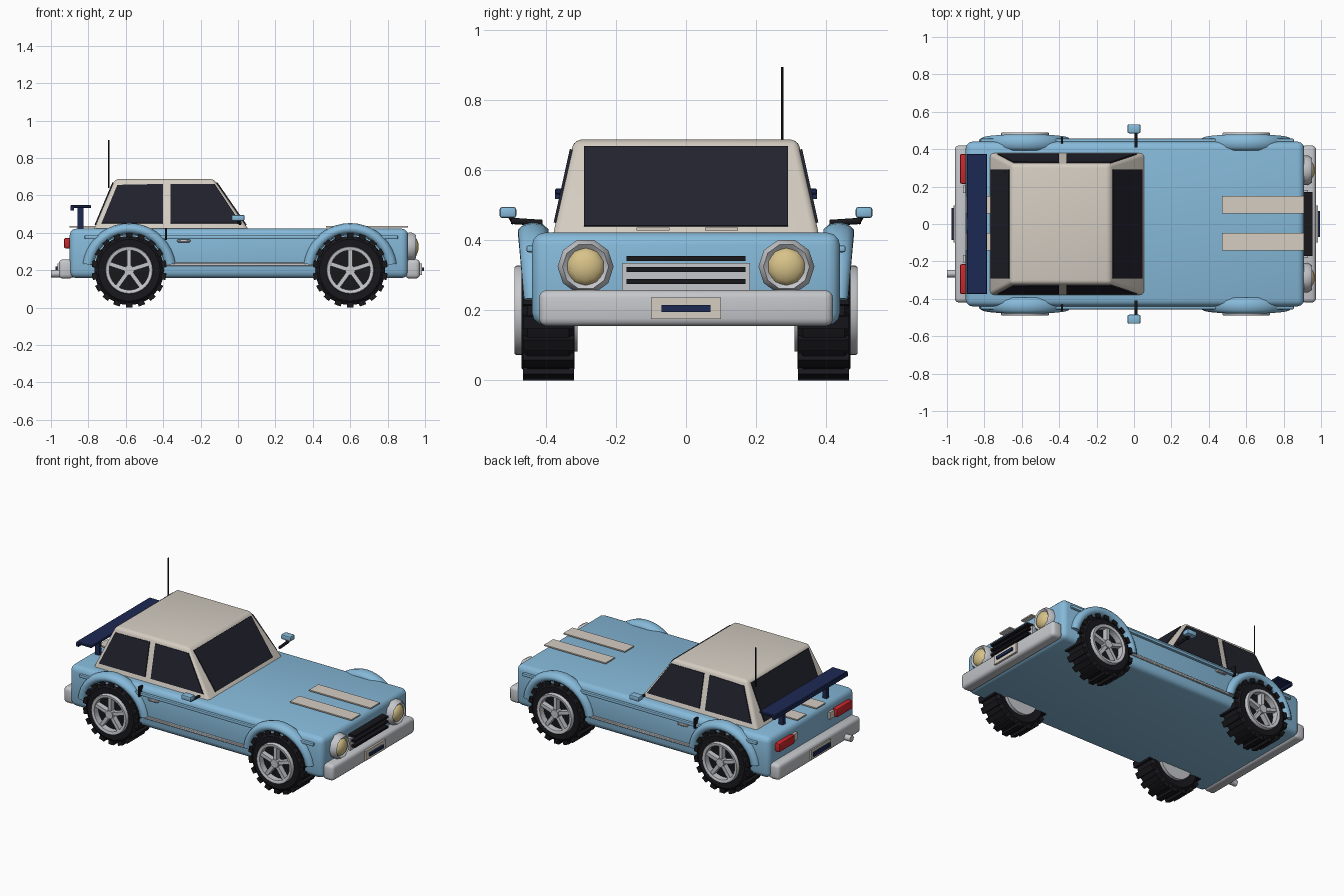
import bpy, bmesh, math
from mathutils import Vector, Matrix

if "Cube" in bpy.data.objects:
    bpy.data.objects.remove(bpy.data.objects["Cube"])

def mat(name, c):
    m = bpy.data.materials.new(name)
    m.diffuse_color = (*c, 1)
    m.use_nodes = True
    m.node_tree.nodes["Principled BSDF"].inputs["Base Color"].default_value = m.diffuse_color
    return m

BLUE = mat("light_blue", (0.24, 0.49, 0.70))
CREAM = mat("cream", (0.66, 0.61, 0.54))
GLASS = mat("dark_glass", (0.016, 0.016, 0.027))
BLACK = mat("black_rubber", (0.009, 0.009, 0.012))
NAVY = mat("navy", (0.012, 0.022, 0.085))
SILVER = mat("silver", (0.56, 0.57, 0.60))
RED = mat("red", (0.58, 0.02, 0.025))
AMBER = mat("pale_gold", (0.68, 0.54, 0.25))

def finish(name, bm, m, angle=40):
    bmesh.ops.recalc_face_normals(bm, faces=bm.faces)
    me = bpy.data.meshes.new(name)
    bm.to_mesh(me)
    bm.free()
    me.materials.append(m)
    for p in me.polygons:
        p.use_smooth = True
    me.set_sharp_from_angle(angle=math.radians(angle))
    ob = bpy.data.objects.new(name, me)
    bpy.context.collection.objects.link(ob)
    return ob

def bevel(bm, edges, w, seg):
    bmesh.ops.bevel(bm, geom=list(edges), offset=w, segments=seg, profile=0.5,
                    affect='EDGES', clamp_overlap=True)

def box(name, x, y, z, m, bev=0, seg=2):
    bm = bmesh.new()
    bmesh.ops.create_cube(bm, size=1)
    for v in bm.verts:
        v.co = [a[0] + (c + 0.5) * (a[1] - a[0]) for a, c in zip((x, y, z), v.co)]
    if bev:
        bevel(bm, bm.edges, bev, seg)
    return finish(name, bm, m)

def both(y, s):
    return tuple(sorted((y[0] * s, y[1] * s)))

def rod(name, a, b, r, m, n=10):
    a, b = Vector(a), Vector(b)
    bm = bmesh.new()
    rot = (b - a).to_track_quat('Z', 'Y').to_matrix().to_4x4()
    bmesh.ops.create_cone(bm, cap_ends=True, segments=n, radius1=r, radius2=r, depth=(b - a).length,
                          matrix=Matrix.Translation((a + b) / 2) @ rot)
    return finish(name, bm, m)

def plate(name, pts, out, m):
    # thin slab lying on a sloped face
    pts = [Vector(p) for p in pts]
    n = (pts[1] - pts[0]).cross(pts[2] - pts[0]).normalized()
    if n.dot(Vector(out)) < 0:
        n = -n
    bm = bmesh.new()
    lo = [bm.verts.new(p - n * 0.003) for p in pts]
    hi = [bm.verts.new(p + n * 0.006) for p in pts]
    bm.faces.new(lo)
    bm.faces.new(hi)
    for i in range(4):
        j = (i + 1) % 4
        bm.faces.new((lo[i], lo[j], hi[j], hi[i]))
    return finish(name, bm, m)

def lathe(name, prof, centre, axis, m, n=32):
    # closed (radius, offset) profile spun about the x or y axis
    bm = bmesh.new()
    rings = []
    for i in range(n):
        a = 2 * math.pi * i / n
        c, s = math.cos(a), math.sin(a)
        rings.append([bm.verts.new(Vector(centre) + Vector((r * c, o, r * s) if axis == 'y' else (o, r * c, r * s)))
                      for r, o in prof])
    for i in range(n):
        A, B = rings[i], rings[(i + 1) % n]
        for k in range(len(prof)):
            l = (k + 1) % len(prof)
            bm.faces.new((A[k], A[l], B[l], B[k]))
    return finish(name, bm, m)

# lower body
body = box("body", (-0.90, 0.91), (-0.44, 0.44), (0.158, 0.422), BLUE, 0.035, 3)

# cabin with sloped sides
fx = lambda z: 0.055 - 0.69 * (z - 0.42)
rx = lambda z: -0.77 + 0.42 * (z - 0.42)
sy = lambda z: 0.379 - 0.22 * (z - 0.42)
bm = bmesh.new()
rows = [[bm.verts.new((x, y, z)) for x, y in ((rx(z), -sy(z)), (fx(z), -sy(z)), (fx(z), sy(z)), (rx(z), sy(z)))]
        for z in (0.40, 0.688)]
bm.faces.new(rows[0])
bm.faces.new(rows[1])
for i in range(4):
    j = (i + 1) % 4
    bm.faces.new((rows[0][i], rows[0][j], rows[1][j], rows[1][i]))
bevel(bm, [e for e in bm.edges if max(v.co.z for v in e.verts) > 0.6], 0.02, 3)
finish("cabin", bm, CREAM)

# windows
zl, zh = 0.44, 0.667
for nm, f, o in (("windscreen", fx, 1), ("rear_window", rx, -1)):
    plate(nm, [(f(zl), -0.292, zl), (f(zl), 0.292, zl), (f(zh), 0.292, zh), (f(zh), -0.292, zh)], (o, 0, 0), GLASS)
for s in (-1, 1):
    for nm, q in (("rear_side_window", ((-0.73, 0.45), (-0.40, 0.45), (-0.40, 0.66), (-0.645, 0.655))),
                  ("front_side_window", ((-0.36, 0.45), (0.015, 0.45), (-0.125, 0.66), (-0.36, 0.66)))):
        plate(nm, [(x, s * sy(z), z) for x, z in q], (0, s, 0), GLASS)

# bonnet and boot stripes
for y in (-0.094, 0.102):
    box("bonnet_stripe", (0.47, 0.91), (y - 0.047, y + 0.047), (0.429, 0.437), CREAM)
    box("boot_stripe", (-0.90, -0.72), (y - 0.047, y + 0.047), (0.429, 0.437), CREAM)

# bumpers and plates
box("front_bumper", (0.895, 0.973), (-0.42, 0.42), (0.155, 0.258), SILVER, 0.022, 3)
box("rear_bumper", (-0.958, -0.88), (-0.42, 0.42), (0.155, 0.258), SILVER, 0.022, 3)
box("front_plate", (0.96, 0.985), (-0.10, 0.10), (0.175, 0.237), CREAM)
box("front_plate_panel", (0.98, 0.995), (-0.07, 0.07), (0.196, 0.215), NAVY)
box("rear_plate", (-0.966, -0.95), (-0.10, 0.10), (0.175, 0.237), CREAM)
box("rear_plate_panel", (-0.975, -0.96), (-0.085, 0.085), (0.192, 0.219), NAVY)

# grille
box("grille", (0.89, 0.93), (-0.183, 0.183), (0.25, 0.336), SILVER)
for z, w in ((0.283, 0.17), (0.317, 0.17), (0.348, 0.17)):
    box("grille_bar", (0.90, 0.955), (-w, w), (z - 0.007, z + 0.007), BLACK)

# exhaust and antenna
rod("exhaust", (-1.0, -0.265, 0.182), (-0.85, -0.265, 0.182), 0.02, SILVER, 12)
rod("antenna", (-0.69, 0.275, 0.64), (-0.69, 0.275, 0.895), 0.004, BLACK, 8)

# spoiler
box("spoiler_wing", (-0.895, -0.785), (-0.375, 0.375), (0.532, 0.548), NAVY, 0.004, 1)
box("spoiler_lip", (-0.895, -0.877), (-0.375, 0.375), (0.518, 0.54), NAVY)

for s in (-1, 1):
    box("spoiler_post", (-0.857, -0.827), both((0.21, 0.235), s), (0.41, 0.54), NAVY)
    # lamps
    lathe("headlight_ring", [(0.05, 0.89), (0.078, 0.89), (0.08, 0.93), (0.066, 0.952), (0.052, 0.94)],
          (0, s * 0.287, 0.325), 'x', SILVER, 10)
    bm = bmesh.new()
    bmesh.ops.create_uvsphere(bm, u_segments=10, v_segments=8, radius=0.057)
    for v in bm.verts:
        v.co = (0.932 + v.co.z * 0.6, s * 0.287 + v.co.x, 0.325 + v.co.y)
    finish("headlight_lens", bm, AMBER)
    box("tail_light", (-0.93, -0.89), both((0.215, 0.375), s), (0.317, 0.372), RED, 0.008, 2)
    box("reverse_light", (-0.915, -0.89), both((0.165, 0.207), s), (0.322, 0.366), CREAM)
    # side trim
    box("waist_strip", (-0.82, 0.855), both((0.43, 0.456), s), (0.366, 0.386), BLUE, 0.006, 2)
    box("sill_strip", (-0.40, 0.42), both((0.43, 0.45), s), (0.222, 0.24), SILVER, 0.004, 1)
    box("door_handle", (-0.325, -0.255), both((0.43, 0.457), s), (0.349, 0.364), SILVER, 0.004, 1)
    box("door_seam", (-0.39, -0.379), both((0.43, 0.466), s), (0.362, 0.425), BLACK)
    # mirrors
    rod("mirror_stalk", (0.01, s * 0.41, 0.45), (0.01, s * 0.50, 0.456), 0.009, BLACK)
    rod("mirror_arm", (0.005, s * 0.49, 0.45), (0.0, s * 0.505, 0.475), 0.008, BLACK)
    box("mirror", (-0.035, 0.035), both((0.485, 0.533), s), (0.464, 0.496), BLUE, 0.008, 2)

    for cx in (-0.582, 0.60):
        C = (cx, 0, 0.2)
        # tyre with lugs
        lathe("tyre", [(0.001, 0.33), (0.12, 0.33), (0.165, 0.318), (0.186, 0.335), (0.186, 0.453),
                       (0.165, 0.47), (0.12, 0.468), (0.11, 0.445), (0.001, 0.445)],
              C, 'y', BLACK).scale.y = s
        bm = bmesh.new()
        for i in range(18):
            t = Matrix.Translation(C) @ Matrix.Rotation(2 * math.pi * i / 18, 4, 'Y')
            bmesh.ops.create_cube(bm, size=1, matrix=t @ Matrix.Translation((0, s * 0.393, -0.187))
                                  @ Matrix.Diagonal((0.036, 0.146, 0.026, 1)))
        finish("tyre_lugs", bm, BLACK)
        # rim, spokes and hub
        lathe("rim", [(0.106, 0.44), (0.106, 0.486), (0.112, 0.49), (0.124, 0.49), (0.128, 0.484), (0.128, 0.44)],
              C, 'y', SILVER).scale.y = s
        bm = bmesh.new()
        for i in range(5):
            t = Matrix.Translation(C) @ Matrix.Rotation(2 * math.pi * i / 5, 4, 'Y')
            bmesh.ops.create_cube(bm, size=1, matrix=t @ Matrix.Translation((0, s * 0.463, 0.06))
                                  @ Matrix.Diagonal((0.022, 0.034, 0.11, 1)))
        finish("spokes", bm, SILVER)
        rod("hub", (cx, s * 0.44, 0.2), (cx, s * 0.487, 0.2), 0.027, SILVER, 12)
        rod("inner_rim", (cx, s * 0.31, 0.2), (cx, s * 0.335, 0.2), 0.118, SILVER, 28)
        # wheel arch flare, swept and tapered toward its ends
        bm = bmesh.new()
        rings = []
        for i in range(19):
            a = math.radians(8 + 164 * i / 18)
            k = 0.55 + 0.45 * math.sin(a)
            ring = []
            for j in range(10):
                b = 2 * math.pi * j / 10
                r = 0.222 + 0.03 * math.cos(b)
                ring.append(bm.verts.new((cx + r * math.cos(a), s * (0.436 + 0.046 * k * math.sin(b)),
                                          0.2 + r * math.sin(a))))
            rings.append(ring)
        for A, B in zip(rings, rings[1:]):
            for j in range(10):
                l = (j + 1) % 10
                bm.faces.new((A[j], A[l], B[l], B[j]))
        bm.faces.new(rings[0])
        bm.faces.new(rings[-1])
        finish("wheel_arch", bm, BLUE, 50)
